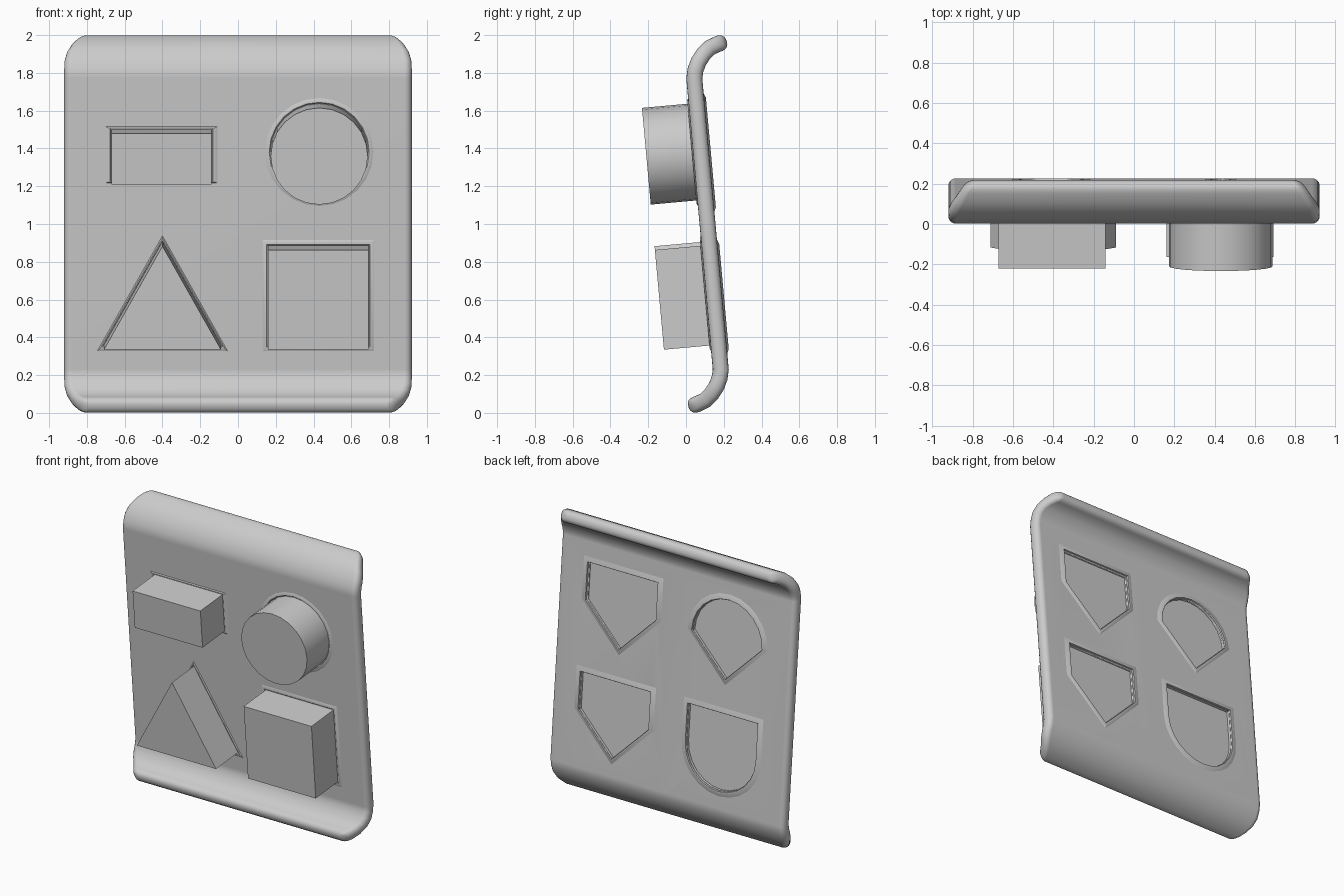
import bpy, bmesh, math
from mathutils import Matrix, Vector

if "Cube" in bpy.data.objects:
    bpy.data.objects.remove(bpy.data.objects["Cube"])

TILT = math.atan(0.091)
MID_Y = 0.114


def new_object(name, bm):
    bmesh.ops.recalc_face_normals(bm, faces=bm.faces)
    me = bpy.data.meshes.new(name)
    bm.to_mesh(me)
    bm.free()
    ob = bpy.data.objects.new(name, me)
    bpy.context.collection.objects.link(ob)
    bpy.ops.object.select_all(action='DESELECT')
    ob.select_set(True)
    bpy.context.view_layer.objects.active = ob
    bpy.ops.object.shade_smooth_by_angle(angle=math.radians(35))
    return ob


def frame(x, z):
    """Local (u across, v up, d towards the back) frame on the tilted panel."""
    c, s = math.cos(TILT), math.sin(TILT)
    y = MID_Y - 0.091 * (z - 1.0)
    return Matrix(((1, 0, 0, x), (0, -s, c, y), (0, c, s, z), (0, 0, 0, 1)))


def loft(name, outline, sections, x, z, caps=True):
    """Stack scaled copies of an outline; sections are (scale, depth)."""
    bm = bmesh.new()
    m = frame(x, z)
    loops = [[bm.verts.new(m @ Vector((u * k, v * k, d))) for u, v in outline]
             for k, d in sections]
    n = len(outline)
    for a, b in zip(loops, loops[1:]):
        for i in range(n):
            bm.faces.new((a[i], a[(i + 1) % n], b[(i + 1) % n], b[i]))
    if caps:
        bm.faces.new(loops[0])
        bm.faces.new(loops[-1])
    return new_object(name, bm)


def arc(r, a0, a1, n):
    return [(r * math.cos(math.radians(a0 + (a1 - a0) * i / n)),
             r * math.sin(math.radians(a0 + (a1 - a0) * i / n))) for i in range(n + 1)]


def rect(w, h):
    return [(w, -h), (w, h), (-w, h), (-w, -h)]


# Panel: S-shaped profile with rounded corners, given thickness and soft edges
top = [(.044, 1.77), (.050, 1.815), (.066, 1.858), (.093, 1.90),
       (.128, 1.934), (.168, 1.953), (.215, 1.968)]
profile = [(2 * MID_Y - y, 2.0 - z) for y, z in reversed(top)] + top
bm = bmesh.new()
rows = []
for y, z in profile:
    t = min(1, max(0, (0.972 - abs(z - 1)) / 0.13))
    w = 0.92 - 0.13 * (1 - math.sqrt(1 - (1 - t) ** 2))
    rows.append([bm.verts.new((x * w, y, z)) for x in (-1, 0, 1)])
for a, b in zip(rows, rows[1:]):
    for i in range(2):
        bm.faces.new((a[i], a[i + 1], b[i + 1], b[i]))
panel = new_object("panel", bm)
sol = panel.modifiers.new("thickness", 'SOLIDIFY')
sol.thickness = 0.085
sol.offset = 0
bev = panel.modifiers.new("soft_edges", 'BEVEL')
bev.width = 0.036
bev.segments = 4
bev.limit_method = 'ANGLE'
bev.angle_limit = math.radians(50)

# Blocks on the front, each with a low collar
blocks = {
    "rectangle": (-0.405, 1.37, rect(.265, .135)),
    "circle": (0.43, 1.385, arc(.257, 0, 345, 23)),
    "triangle": (-0.40, 0.63, [(.31, -.27), (0, .28), (-.31, -.27)]),
    "square": (0.425, 0.625, rect(.265, .265)),
}
for name, (x, z, outline) in blocks.items():
    loft(name + "_block", outline, [(1, -.29), (1, -.03)], x, z)
    loft(name + "_collar", outline,
         [(1.14, -.039), (1.07, -.048), (1.03, -.048), (1.0, -.04)], x, z, caps=False)

# Shallow pockets in the back: upper and lower half shapes mixed
R = 0.27
upper = {"flat": [(R, R * .95), (-R, R * .95)], "arch": arc(R, 15, 165, 10)}
lower = {"point": [(0, -R)], "bowl": arc(R, 195, 345, 10)}
pockets = [("upper_right", .42, 1.37, "flat", "point"),
           ("upper_left", -.41, 1.38, "arch", "point"),
           ("lower_right", .43, .62, "flat", "point"),
           ("lower_left", -.41, .62, "flat", "bowl")]
for name, x, z, up, low in pockets:
    outline = [(R, 0)] + upper[up] + [(-R, 0)] + lower[low]
    cutter = loft(name + "_pocket_cutter", outline, [(1, .022), (1, .12)], x, z)
    cutter.hide_render = True
    cutter.hide_viewport = True
    cut = panel.modifiers.new(name, 'BOOLEAN')
    cut.operation = 'DIFFERENCE'
    cut.solver = 'EXACT'
    cut.object = cutter
    # Raised rim around the pocket
    loft(name + "_rim", outline,
         [(1.18, .039), (1.06, .052), (1.02, .052), (.998, .03)], x, z, caps=False)

# Even out the shading of the large flat areas
wn = panel.modifiers.new("even_shading", 'WEIGHTED_NORMAL')
wn.keep_sharp = True
